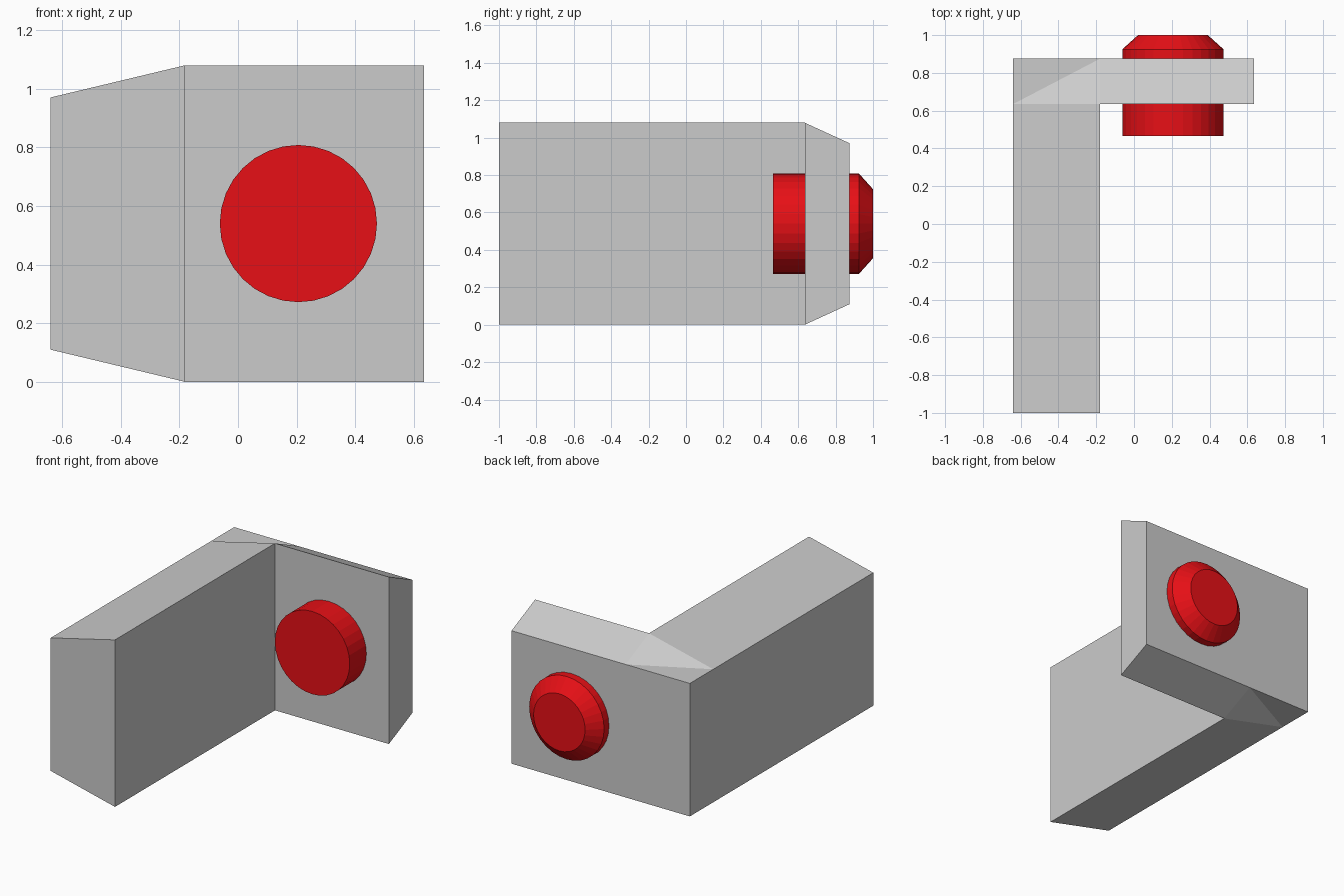
import bpy, bmesh
from math import pi
from mathutils import Matrix

if "Cube" in bpy.data.objects:
    bpy.data.objects.remove(bpy.data.objects["Cube"])

HEIGHT, TAPER = 1.08, 0.11


def add_object(name, bm):
    bmesh.ops.recalc_face_normals(bm, faces=bm.faces)
    mesh = bpy.data.meshes.new(name)
    bm.to_mesh(mesh)
    bm.free()
    obj = bpy.data.objects.new(name, mesh)
    bpy.context.collection.objects.link(obj)
    return obj


# L-shaped bracket: plan outline (x, y, taper), tapered along its outer sides
plan = [(-0.64, -1, 1), (-0.18, -1, 0), (-0.18, 0.635, 0), (0.635, 0.635, 0),
        (0.635, 0.875, 1), (-0.18, 0.875, 1), (-0.64, 0.875, 1), (-0.64, 0.635, 1)]
bm = bmesh.new()
bottom = [bm.verts.new((x, y, t * TAPER)) for x, y, t in plan]
top = [bm.verts.new((x, y, HEIGHT - t * TAPER)) for x, y, t in plan]
# arm, plate and the two corner facets, above and below
for ring in (bottom, top):
    for face in ((0, 1, 2, 7), (2, 3, 4, 5), (2, 5, 7), (5, 6, 7)):
        bm.faces.new([ring[i] for i in face])
for i in range(len(plan)):
    j = (i + 1) % len(plan)
    bm.faces.new((bottom[i], bottom[j], top[j], top[i]))
add_object("bracket", bm)

# Round peg through the plate, chamfered at the back
bm = bmesh.new()
y0, y1 = 0.465, 0.925
bmesh.ops.create_cone(bm, cap_ends=True, segments=32, radius1=0.268, radius2=0.268,
                      depth=y1 - y0,
                      matrix=Matrix.Translation((0.206, (y0 + y1) / 2, HEIGHT / 2))
                      @ Matrix.Rotation(-pi / 2, 4, 'X'))
bm.normal_update()
cap = max(bm.faces, key=lambda f: f.calc_center_median().y)
bmesh.ops.inset_region(bm, faces=[cap], thickness=0.083, use_even_offset=True)
bmesh.ops.translate(bm, verts=cap.verts, vec=(0, 1 - y1, 0))
peg = add_object("peg", bm)
red = bpy.data.materials.new("red")
red.diffuse_color = (0.8, 0.005, 0.008, 1)
red.use_nodes = True
red.node_tree.nodes["Principled BSDF"].inputs["Base Color"].default_value = red.diffuse_color
peg.data.materials.append(red)
